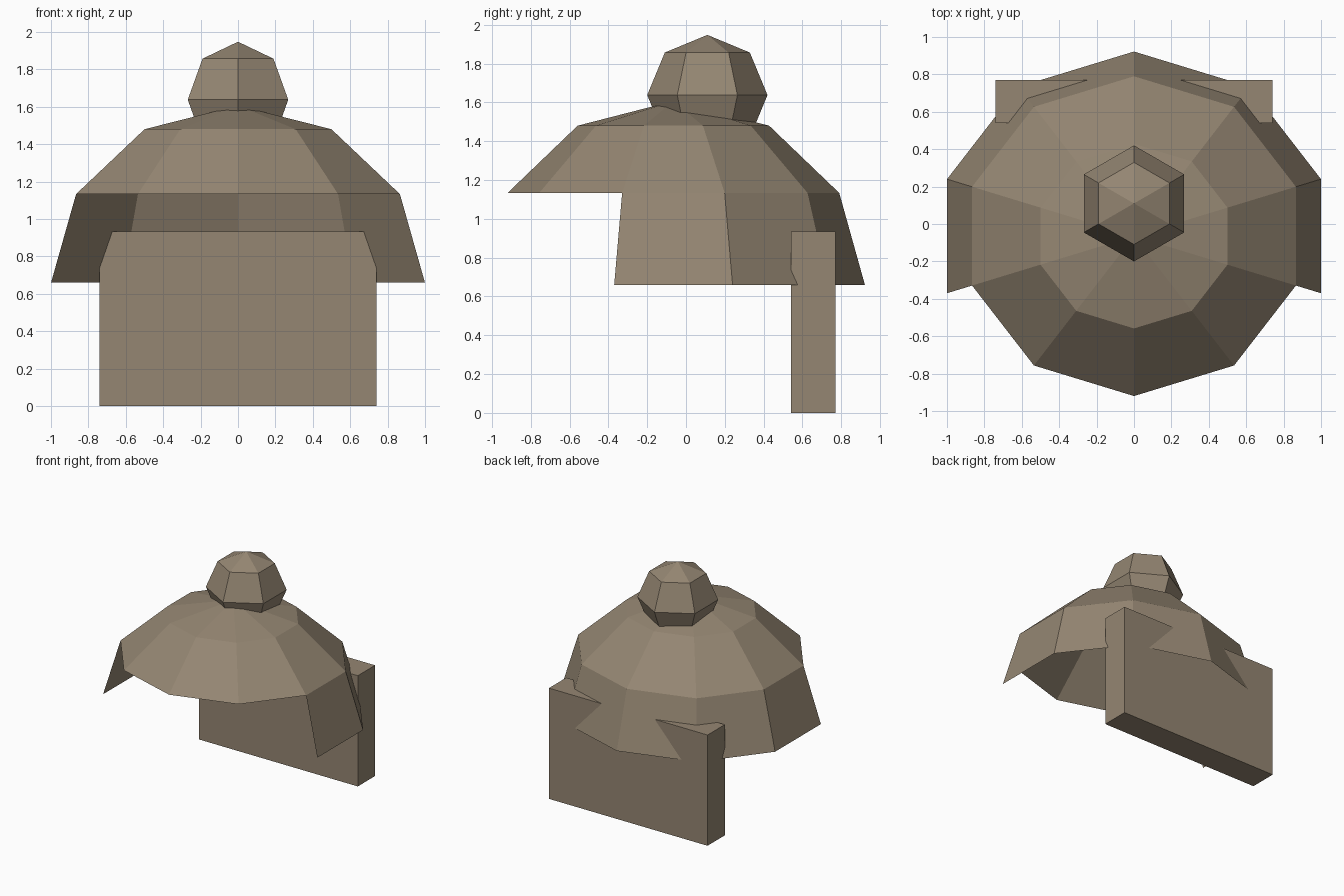
import bpy, bmesh
from math import sin, cos, pi
from mathutils import Vector

if "Cube" in bpy.data.objects:
    bpy.data.objects.remove(bpy.data.objects["Cube"])

# Dull brown shared by all parts
brown = bpy.data.materials.new("brown")
brown.diffuse_color = (0.30, 0.24, 0.17, 1)
brown.use_nodes = True
brown.node_tree.nodes["Principled BSDF"].inputs["Base Color"].default_value = brown.diffuse_color


def add_object(name, bm):
    bmesh.ops.recalc_face_normals(bm, faces=bm.faces)
    mesh = bpy.data.meshes.new(name)
    bm.to_mesh(mesh)
    bm.free()
    mesh.materials.append(brown)
    obj = bpy.data.objects.new(name, mesh)
    bpy.context.collection.objects.link(obj)
    return obj


def faceted_sphere(sides, steps, last, centre, radii):
    """Low-poly sphere with a corner facing +y, from the top pole down to ring 'last'."""
    bm = bmesh.new()
    c = Vector(centre)

    def point(a, t):
        return bm.verts.new(c + Vector((radii[0] * sin(t) * sin(a),
                                        radii[1] * sin(t) * cos(a),
                                        radii[2] * cos(t))))

    rings = [[point(2 * pi * i / sides, pi * r / steps) for i in range(sides)]
             for r in range(1, min(last, steps - 1) + 1)]
    top = point(0, 0)
    for i in range(sides):
        j = (i + 1) % sides
        bm.faces.new((top, rings[0][i], rings[0][j]))
        for a, b in zip(rings, rings[1:]):
            bm.faces.new((a[i], b[i], b[j], a[j]))
    if last == steps:
        bottom = point(0, pi)
        for i in range(sides):
            bm.faces.new((bottom, rings[-1][(i + 1) % sides], rings[-1][i]))
    return bm


# Open dome: ten-sided half sphere, lower front panels cut away
bm = faceted_sphere(10, 6, 3, (0, -0.065, 0.66), (1.051, 0.987, 0.947))
front = [f for f in bm.faces
         if f.calc_center_median().z < 1.0 and f.calc_center_median().y < -0.3]
bmesh.ops.delete(bm, geom=front, context='FACES')
add_object("dome", bm)

# Six-sided knob sunk into the top of the dome
add_object("top_knob", faceted_sphere(6, 4, 4, (0, 0.11, 1.638), (0.31, 0.31, 0.31)))

# Upright slab at the back
bm = bmesh.new()
bmesh.ops.create_cube(bm, size=1)
bmesh.ops.scale(bm, verts=bm.verts, vec=(1.48, 0.23, 0.934))
bmesh.ops.translate(bm, verts=bm.verts, vec=(0, 0.655, 0.467))
add_object("back_slab", bm)
